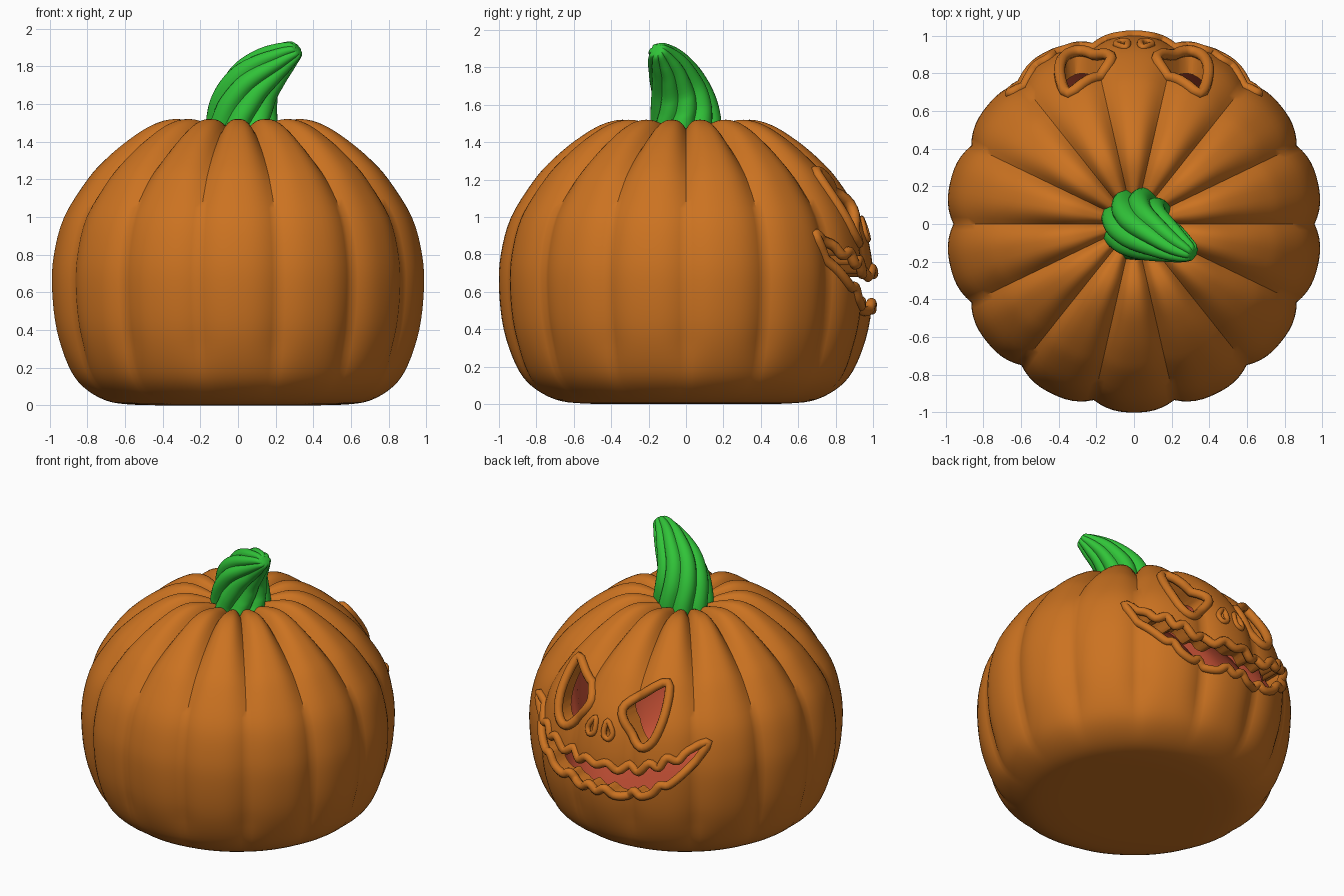
import bpy, bmesh, math
from mathutils import Vector
from mathutils.bvhtree import BVHTree

if "Cube" in bpy.data.objects:
    bpy.data.objects.remove(bpy.data.objects["Cube"])


def material(name, color):
    m = bpy.data.materials.new(name)
    m.diffuse_color = (*color, 1)
    m.use_nodes = True
    m.node_tree.nodes["Principled BSDF"].inputs["Base Color"].default_value = m.diffuse_color
    return m


ORANGE = material("orange_skin", (0.60, 0.17, 0.015))
RED = material("red_flesh", (0.62, 0.09, 0.04))
GREEN = material("green_stem", (0.03, 0.55, 0.04))


def spline(pts, n, closed=False):
    """Smooth curve through the given points."""
    pts = [Vector(p) for p in pts]
    c = len(pts)
    at = (lambda i: pts[i % c]) if closed else (lambda i: pts[max(0, min(c - 1, i))])
    out = []
    for i in range(c if closed else c - 1):
        a, b, d, e = at(i - 1), at(i), at(i + 1), at(i + 2)
        for k in range(n):
            t = k / n
            out.append(0.5 * (2 * b + (d - a) * t + (2 * a - 5 * b + 4 * d - e) * t ** 2
                              + (3 * b - a - 3 * d + e) * t ** 3))
    return out if closed else out + [pts[-1]]


def loft(bm, rings, mat=0, flip=False):
    """Skin between closed rings, with both ends capped."""
    vs = [[bm.verts.new(p) for p in ring] for ring in rings]
    n = len(vs[0])
    faces = [vs[0][::-1], vs[-1]]
    for a, b in zip(vs, vs[1:]):
        faces += [[a[i], a[(i + 1) % n], b[(i + 1) % n], b[i]] for i in range(n)]
    for f in faces:
        bm.faces.new(f[::-1] if flip else f).material_index = mat


def mesh_object(name, bm, mats):
    me = bpy.data.meshes.new(name)
    bm.to_mesh(me)
    ob = bpy.data.objects.new(name, me)
    bpy.context.collection.objects.link(ob)
    for m in mats:
        me.materials.append(m)
    return ob


def smooth(ob, angle):
    bpy.ops.object.select_all(action='DESELECT')
    ob.select_set(True)
    bpy.context.view_layer.objects.active = ob
    bpy.ops.object.shade_smooth_by_angle(angle=math.radians(angle))


# pumpkin shell: fourteen ribs, hollow inside
PROFILE = [(0.02, 0), (0.3, 0), (0.55, 0.003), (0.70, 0.025), (0.83, 0.10), (0.91, 0.21),
           (0.975, 0.4), (1.0, 0.62), (0.99, 0.8), (0.935, 1.0), (0.81, 1.2), (0.71, 1.31),
           (0.59, 1.41), (0.46, 1.49), (0.34, 1.52), (0.21, 1.495), (0.1, 1.45), (0.02, 1.43)]
SEG = 14 * 12


def pumpkin_rings(sr=1.0, sz=1.0):
    rings = []
    for r, z in spline(PROFILE, 4):
        side = min(1, max(0, (z - 0.03) / 0.3))
        top = min(1, max(0, (z - 1.0) / 0.45)) * min(1, r / 0.2)
        ring = []
        for i in range(SEG):
            t = 2 * math.pi * i / SEG
            g = (1 - abs(math.sin(7 * t))) ** 1.5
            rr = (r - 0.042 * g * side * min(1, r / 0.4)) * sr
            zz = 0.62 + (z - 0.05 * g * top - 0.62) * sz
            ring.append((rr * math.cos(t), rr * math.sin(t), zz))
        rings.append(ring)
    return rings


bm = bmesh.new()
loft(bm, pumpkin_rings())
surface = BVHTree.FromBMesh(bm)
loft(bm, pumpkin_rings(0.88, 0.87), 1, True)
shell = mesh_object("pumpkin_shell", bm, [ORANGE, RED])

# face outlines as seen in x, z
EYE = [(0.12, 1.07), (0.21, 1.16), (0.345, 1.245), (0.395, 1.08), (0.37, 0.92),
       (0.29, 0.86), (0.19, 0.95)]
NOSTRIL = [(0.045, 0.99), (0.095, 0.925), (0.075, 0.88), (0.035, 0.905)]
UPPER = [(0.66, 0.905), (0.56, 0.855), (0.52, 0.795), (0.46, 0.815), (0.42, 0.745),
         (0.36, 0.77), (0.29, 0.695), (0.22, 0.73), (0.15, 0.68), (0.08, 0.725)]
LOWER = [(0.06, 0.54), (0.12, 0.50), (0.20, 0.505), (0.25, 0.55), (0.30, 0.525),
         (0.38, 0.56), (0.43, 0.625), (0.48, 0.63), (0.57, 0.735)]


def mirror(pts):
    return [(-x, z) for x, z in reversed(pts)]


MOUTH = (UPPER + [(0, 0.695)] + mirror(UPPER) + mirror(LOWER) + [(0, 0.505)] + LOWER)
OPENINGS = [("left_eye", EYE, 0.03), ("right_eye", mirror(EYE), 0.03),
            ("left_nostril", NOSTRIL, 0.018), ("right_nostril", mirror(NOSTRIL), 0.018),
            ("mouth", MOUTH, 0.028)]

# carve the openings and lay a rounded rim round each
cut = bmesh.new()
for name, outline, radius in OPENINGS:
    pts = spline(outline, 4, True)
    loft(cut, [[(p.x, y, p.y) for p in pts] for y in (0.35, 1.3)])
    cu = bpy.data.curves.new(name + "_rim", 'CURVE')
    cu.dimensions = '3D'
    cu.bevel_depth = radius
    cu.bevel_resolution = 3
    sp = cu.splines.new('POLY')
    sp.points.add(len(pts) - 1)
    sp.use_cyclic_u = True
    for q, p in zip(sp.points, pts):
        hit, normal, _, _ = surface.ray_cast(Vector((p.x, 2, p.y)), Vector((0, -1, 0)))
        q.co = (*(hit - normal * radius * 0.55), 1)
    sp.use_smooth = True
    cu.materials.append(ORANGE)
    bpy.context.collection.objects.link(bpy.data.objects.new(name + "_rim", cu))
bmesh.ops.recalc_face_normals(cut, faces=cut.faces)
cutter = mesh_object("face_cutter", cut, [ORANGE])
cutter.hide_render = True
mod = shell.modifiers.new("carve", 'BOOLEAN')
mod.operation = 'DIFFERENCE'
mod.solver = 'EXACT'
mod.object = cutter
bpy.context.view_layer.objects.active = shell
bpy.ops.object.modifier_apply(modifier=mod.name)
bpy.data.objects.remove(cutter)
smooth(shell, 45)

# twisted, bent stem with eight ridges
PATH = [(0.02, 0, 1.40, 0.2), (0.02, 0, 1.5, 0.19), (0.035, -0.015, 1.6, 0.178),
        (0.08, -0.045, 1.7, 0.155), (0.165, -0.085, 1.79, 0.12),
        (0.245, -0.125, 1.85, 0.085), (0.305, -0.15, 1.885, 0.052), (0.318, -0.156, 1.893, 0.03)]
path = spline(PATH, 5)
rings = []
for k, p in enumerate(path):
    a, b = path[max(0, k - 1)], path[min(len(path) - 1, k + 1)]
    turn = Vector((0, 0, 1)).rotation_difference((b - a).to_3d())
    twist = math.radians(95) * k / (len(path) - 1)
    ring = []
    for i in range(64):
        t = 2 * math.pi * i / 64
        r = p[3] * (0.84 + 0.17 * abs(math.sin(4 * t)) ** 0.8)
        ring.append(p.to_3d() + turn @ Vector((r * math.cos(t + twist), r * math.sin(t + twist), 0)))
    rings.append(ring)
bm = bmesh.new()
loft(bm, rings)
smooth(mesh_object("stem", bm, [GREEN]), 50)
